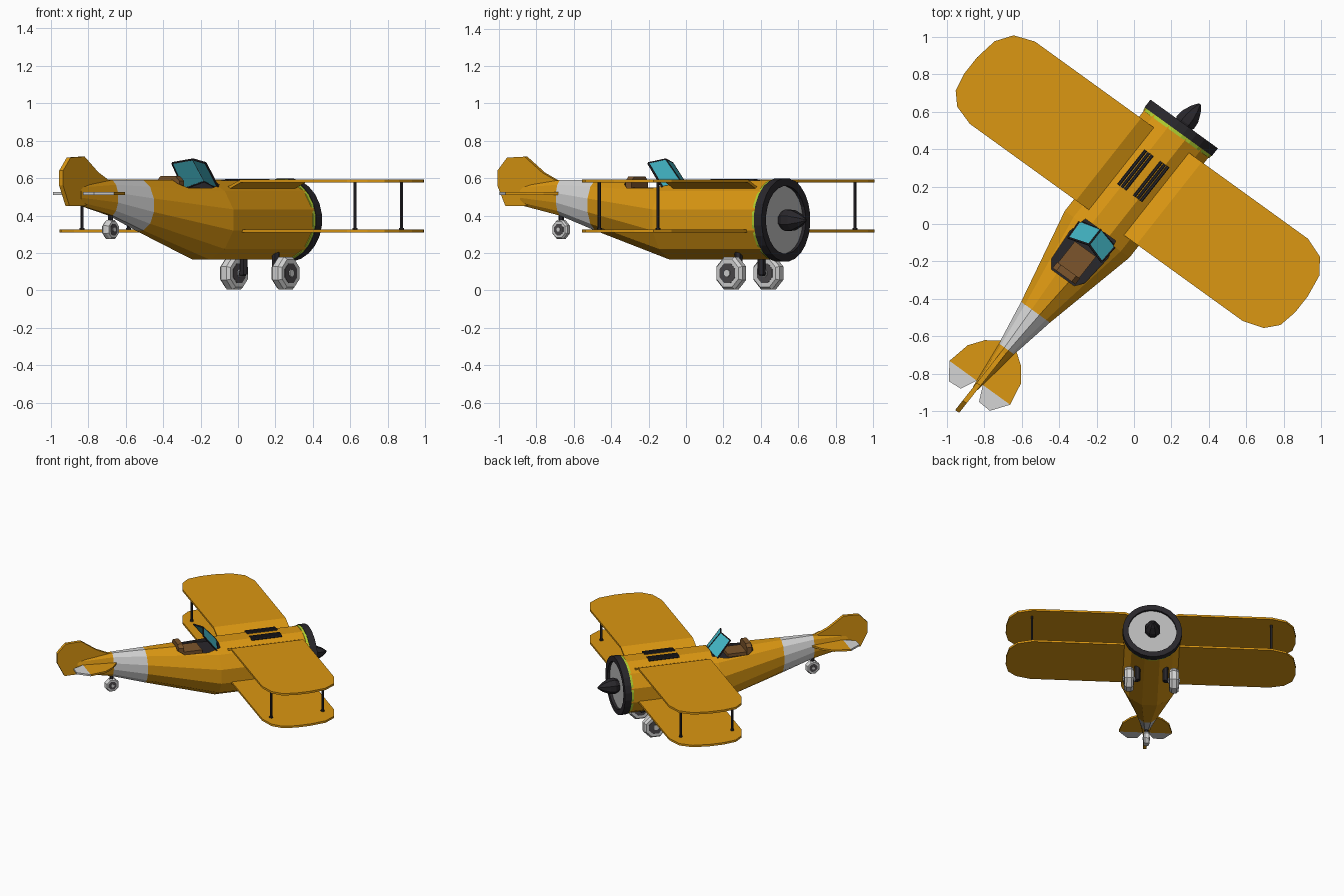
import bpy, bmesh
from math import cos, sin, pi, radians
from mathutils import Matrix, Vector

if "Cube" in bpy.data.objects:
    bpy.data.objects.remove(bpy.data.objects["Cube"])


def material(name, rgb):
    m = bpy.data.materials.new(name)
    m.use_nodes = True
    m.diffuse_color = (*rgb, 1)
    m.node_tree.nodes["Principled BSDF"].inputs["Base Color"].default_value = (*rgb, 1)
    return m


ORANGE = material("orange paint", (0.71, 0.31, 0.006))
WHITE = material("white paint", (0.66, 0.66, 0.66))
GREY = material("engine grey", (0.47, 0.47, 0.47))
BLACK = material("charcoal", (0.022, 0.02, 0.024))
HUB = material("dark grey", (0.075, 0.07, 0.075))
GLASS = material("teal glass", (0.06, 0.5, 0.6))
BROWN = material("brown leather", (0.2, 0.09, 0.025))
GREEN = material("lime stripe", (0.45, 0.65, 0.03))

# Parts are built with x across, y forward, then turned to the heading
ACROSS, FORWARD, ORIGIN = (0.81, -0.585), (0.62, 0.785), (0.02, 0.22)
PLACE = Matrix(((ACROSS[0], FORWARD[0], 0, ORIGIN[0]),
                (ACROSS[1], FORWARD[1], 0, ORIGIN[1]),
                (0, 0, 1, 0), (0, 0, 0, 1)))


def finish(name, bm, *mats):
    bmesh.ops.recalc_face_normals(bm, faces=bm.faces)
    bm.transform(PLACE)
    me = bpy.data.meshes.new(name)
    bm.to_mesh(me)
    bm.free()
    for m in mats:
        me.materials.append(m)
    ob = bpy.data.objects.new(name, me)
    bpy.context.collection.objects.link(ob)
    return ob


def loft(name, rings, mats, indices=None):
    """Skin closed rings of points; indices gives a material per segment, then both caps."""
    bm = bmesh.new()
    loops = [[bm.verts.new(p) for p in ring] for ring in rings]
    indices = indices or [0] * (len(rings) + 1)
    n = len(rings[0])
    for k, (a, b) in enumerate(zip(loops, loops[1:])):
        for i in range(n):
            j = (i + 1) % n
            bm.faces.new((a[i], a[j], b[j], b[i])).material_index = indices[k]
    bm.faces.new(loops[0]).material_index = indices[-2]
    bm.faces.new(loops[-1]).material_index = indices[-1]
    return finish(name, bm, *mats)


def prism(name, pts, lo, hi, axis, mat, side=1):
    """Extrude a 2D outline along an axis, optionally mirrored across the body."""
    def place(p, h):
        q = {"x": (h, *p), "y": (p[0], h, p[1]), "z": (*p, h)}[axis]
        return (q[0] * side, q[1], q[2])
    return loft(name, [[place(p, h) for p in pts] for h in (lo, hi)], [mat])


def box(name, x, y, z, mat):
    return prism(name, [(x[0], y[0]), (x[1], y[0]), (x[1], y[1]), (x[0], y[1])], *z, "z", mat)


def lathe(name, profile, axis, centre, sides, mats, indices=None):
    rings = []
    for h, r in profile:
        ring = []
        for k in range(sides):
            a = 2 * pi * (k + 0.5) / sides
            c, s = r * cos(a), r * sin(a)
            offset = (h, c, s) if axis == "x" else (c, h, s)
            ring.append(Vector(centre) + Vector(offset))
        rings.append(ring)
    return loft(name, rings, mats, indices)


def rod(name, a, b, r, mat, sides=6):
    a, b = Vector(a), Vector(b)
    q = (b - a).to_track_quat("Z", "Y")
    circle = [q @ Vector((r * cos(2 * pi * k / sides), r * sin(2 * pi * k / sides), 0))
              for k in range(sides)]
    return loft(name, [[p + c for c in circle] for p in (a, b)], [mat])


def wheel(name, centre, r, w):
    tyre = [(-w, r * .62), (-w, r * .85), (-w * .5, r), (w * .5, r), (w, r * .85), (w, r * .62)]
    lathe(name + "_tyre", tyre, "x", centre, 8, [WHITE])
    lathe(name + "_disc", [(-w * 1.05, r * .6), (w * 1.05, r * .6)], "x", centre, 8, [HUB])
    lathe(name + "_cap", [(-w * 1.25, r * .22), (w * 1.25, r * .22)], "x", centre, 8, [WHITE])


# Fuselage: twelve-sided sections (y, half width, bottom, top)
SECTIONS = [(.37, .213, .165, .588), (-.35, .213, .165, .588), (-.88, .095, .32, .59),
            (-1.13, .05, .4, .59), (-1.4, .015, .455, .565)]
rings = []
for y, w, lo, hi in SECTIONS:
    angles = [radians(15 + 30 * k) for k in range(12)]
    k = cos(radians(15))
    rings.append([(w * cos(a) / k, y, (lo + hi) / 2 + (hi - lo) / 2 * sin(a) / k) for a in angles])
body_mats = [ORANGE, WHITE, BLACK]
fuselage = loft("fuselage", rings, body_mats, [0, 0, 1, 0, 0, 0])

# Cockpit opening cut into the top
rim = [(-.1, -.32), (.1, -.32), (.125, -.42), (.11, -.6), (.075, -.645),
       (-.075, -.645), (-.11, -.6), (-.125, -.42)]
cutter = loft("cockpit_cutter", [[(x, y, z) for x, y in rim] for z in (.525, .8)],
              body_mats, [2, 2, 2])
cutter.hide_render = True
cut = fuselage.modifiers.new("cockpit", "BOOLEAN")
cut.operation, cut.solver, cut.object = "DIFFERENCE", "EXACT", cutter
bpy.context.view_layer.update()
evaluated = fuselage.evaluated_get(bpy.context.evaluated_depsgraph_get())
opened = bpy.data.meshes.new_from_object(evaluated)
fuselage.modifiers.clear()
fuselage.data = opened
bpy.data.objects.remove(cutter)

# Seat
box("seat_cushion", (-.07, .07), (-.6, -.45), (.52, .55), BROWN)
prism("seat_back", [(-.075, .52), (.075, .52), (.075, .585), (.05, .61), (-.05, .61), (-.075, .585)],
      -.635, -.595, "y", BROWN)

# Nose cowl, engine face and spinner
lathe("nose_cowl", [(.33, .219), (.348, .221), (.348, .224), (.4, .224), (.4, .182), (.38, .182)],
      "y", (0, 0, .377), 24, [GREEN, BLACK, GREY], [0, 1, 1, 1, 1, 0, 2])
lathe("spinner", [(.375, .045), (.41, .062), (.45, .058), (.5, .035), (.535, .008)],
      "y", (0, 0, .375), 8, [BLACK])

# Engine louvres on the top deck
for side in (-1, 1):
    for x in (.03, .052, .074):
        rod("louvre", (side * x, -.07, .587 - .1 * max(0, x - .055)),
            (side * x, .165, .587 - .1 * max(0, x - .055)), .009, BLACK)

# Wings, struts and main wheels on both sides
TIP = [(.9, .29), (1.01, .25), (1.07, .165), (1.09, .04), (1.09, -.07),
       (1.07, -.17), (1.01, -.235), (.9, -.27)]
for side, label in ((-1, "left"), (1, "right")):
    prism(label + "_upper_wing", [(.2, .29)] + TIP + [(.2, -.27)], .577, .593, "z", ORANGE, side)
    prism(label + "_wing_root", [(.11, .535), (.2, .577), (.2, .593), (.11, .552)],
          -.27, .29, "y", ORANGE, side)
    prism(label + "_lower_wing", [(.15, .29)] + TIP + [(.15, -.27)], .309, .325, "z", ORANGE, side)
    for y in (-.2, .2):
        x = side * .9
        rod(label + "_strut", (x, y, .32), (x, y, .58), .009, BLACK)
        rod(label + "_strut_foot", (x, y, .324), (x, y, .334), .014, BLACK)

    wheel(label + "_wheel", (side * .17, .155, .092), .095, .035)
    rod(label + "_axle", (side * .1, .155, .092), (side * .17, .155, .092), .018, BLACK)
    rod(label + "_leg", (side * .105, .155, .085), (side * .105, .155, .23), .022, BLACK)

    # Tailplane with white elevator
    prism(label + "_tailplane", [(0, -1.1), (.05, -1.11), (.12, -1.16), (.175, -1.235),
                                 (.2, -1.36), (0, -1.36)], .511, .525, "z", ORANGE, side)
    prism(label + "_elevator", [(.02, -1.36), (.2, -1.36), (.135, -1.45), (.06, -1.445)],
          .511, .525, "z", WHITE, side)

    # Windscreen pane and frame
    top_mid, top_out = Vector((0, -.42, .7)), Vector((side * .11, -.455, .68))
    low_mid, low_out = Vector((0, -.32, .585)), Vector((side * .115, -.35, .545))
    quad = [top_mid, top_out, low_out, low_mid]
    shift = (top_mid - low_mid).cross(top_out - low_out).normalized() * .003
    normal = (top_out - top_mid).cross(low_mid - top_mid).normalized() * .004
    loft(label + "_windscreen", [[p - normal for p in quad], [p + normal for p in quad]], [GLASS])
    for a, b in zip(quad, quad[1:] + quad[:1]):
        rod(label + "_windscreen_frame", a, b, .006, BLACK)

# Fin and rudder
prism("tail_fin", [(-1.13, .575), (-1.25, .63), (-1.37, .715), (-1.49, .71), (-1.555, .64),
                   (-1.555, .56), (-1.5, .45), (-1.38, .45), (-1.3, .47)],
      -.013, .013, "x", ORANGE)

# Tail wheel
wheel("tail_wheel", (0, -1.13, .325), .055, .022)
rod("tail_wheel_leg", (0, -1.13, .33), (0, -1.13, .43), .015, BLACK)
